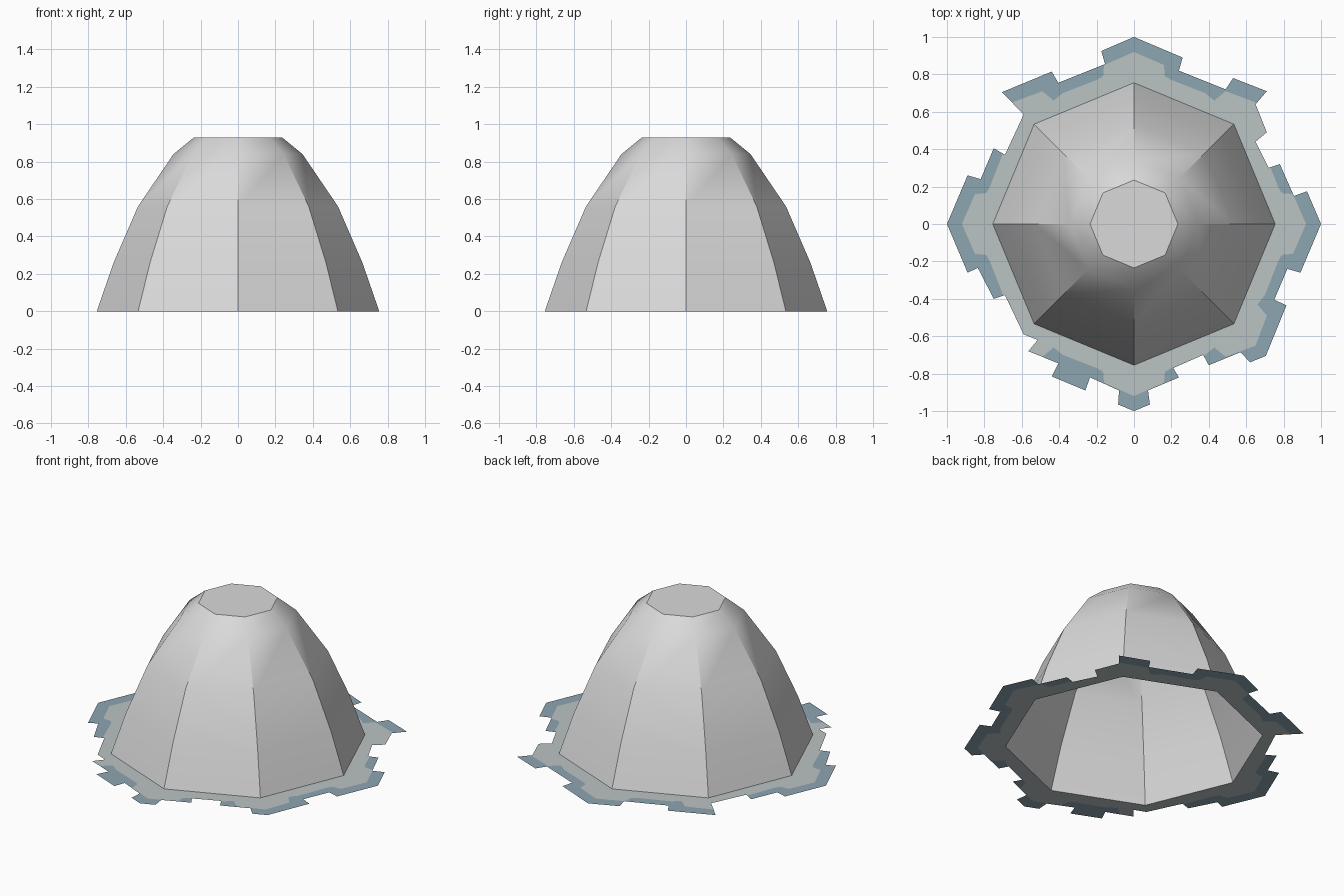
import bpy, bmesh, math
from mathutils import Vector
from mathutils.geometry import delaunay_2d_cdt

if "Cube" in bpy.data.objects:
    bpy.data.objects.remove(bpy.data.objects["Cube"])


def material(name, rgb):
    m = bpy.data.materials.new(name)
    m.diffuse_color = (*rgb, 1)
    m.use_nodes = True
    m.node_tree.nodes["Principled BSDF"].inputs["Base Color"].default_value = m.diffuse_color
    return m


def make_object(name, bm, mats):
    me = bpy.data.meshes.new(name)
    bm.to_mesh(me)
    bm.free()
    ob = bpy.data.objects.new(name, me)
    bpy.context.collection.objects.link(ob)
    for m in mats:
        me.materials.append(m)
    return ob


def octagon(r):
    return [(r * math.cos(i * math.pi / 4), r * math.sin(i * math.pi / 4)) for i in range(8)]


def inside(p, poly):
    hit = False
    for (x1, y1), (x2, y2) in zip(poly, poly[1:] + poly[:1]):
        if (y1 > p[1]) != (y2 > p[1]) and p[0] < x1 + (p[1] - y1) * (x2 - x1) / (y2 - y1):
            hit = not hit
    return hit


pale_grey = material("pale grey", (0.70, 0.70, 0.70))
shore_grey = material("shore grey", (0.50, 0.55, 0.55))
dull_blue = material("dull blue", (0.27, 0.38, 0.45))

# Dome: eight-sided shell, open below, flat cap on top
profile = [(0.755, 0), (0.665, 0.26), (0.535, 0.56), (0.345, 0.84), (0.235, 0.93)]
bm = bmesh.new()
rings = [[bm.verts.new((x, y, z)) for x, y in octagon(r)] for r, z in profile]
for lo, hi in zip(rings, rings[1:]):
    for i in range(8):
        j = (i + 1) % 8
        bm.faces.new((lo[i], lo[j], hi[j], hi[i]))
bm.faces.new(rings[-1])
dome = make_object("dome", bm, [pale_grey])
bpy.context.view_layer.objects.active = dome
dome.select_set(True)
bpy.ops.object.shade_smooth_by_angle(angle=math.radians(30))

# Skirt: flat stepped border around the dome, clockwise from the back
outline = [
    (0, 1), (.26, .89), (.24, .82), (.49, .72), (.53, .78), (.71, .71), (.65, .64),
    (.71, .49), (.65, .44), (.72, .30), (.78, .32), (.855, .15), (.925, .175), (1, 0),
    (.89, -.26), (.82, -.24), (.75, -.405), (.815, -.435), (.705, -.705), (.62, -.74),
    (.57, -.685), (.40, -.755), (.37, -.70), (.21, -.77), (.24, -.82), (.075, -.89),
    (.085, -.965), (0, -1), (-.085, -.965), (-.08, -.89), (-.235, -.82), (-.26, -.89),
    (-.44, -.815), (-.405, -.745), (-.565, -.68), (-.515, -.62), (-.59, -.59),
    (-.69, -.38), (-.75, -.40), (-.835, -.235), (-.89, -.26), (-1, 0), (-.89, .26),
    (-.82, .24), (-.75, .405), (-.69, .37), (-.59, .585), (-.705, .705), (-.44, .815),
    (-.405, .755), (-.155, .855), (-.175, .925)]

# Inner colour zone: one eighth, mirrored on the diagonal and turned four times
eighth = [(.92, 0), (.85, .16), (.79, .165), (.77, .20), (.70, .38), (.66, .43), (.71, .49), (.65, .65)]
quarter = eighth + [(y, x) for x, y in reversed(eighth[1:-1])]
zone = []
for c, s in ((1, 0), (0, 1), (-1, 0), (0, -1)):
    zone += [(c * x - s * y, s * x + c * y) for x, y in quarter]

hole = octagon(0.755)
points, edges = [], []
for loop in (outline, zone, hole):
    n = len(points)
    points += [Vector(p) for p in loop]
    edges += [(n + i, n + (i + 1) % len(loop)) for i in range(len(loop))]
verts, _, tris, *_ = delaunay_2d_cdt(points, edges, [], 0, 1e-5)

bm = bmesh.new()
vs = [bm.verts.new((v.x, v.y, 0)) for v in verts]
for t in tris:
    mid = sum((verts[i] for i in t), Vector((0, 0))) / len(t)
    if inside(mid, outline) and not inside(mid, hole):
        f = bm.faces.new([vs[i] for i in t])
        f.material_index = 0 if inside(mid, zone) else 1
        f.normal_update()
        if f.normal.z < 0:
            f.normal_flip()
bmesh.ops.delete(bm, geom=[v for v in bm.verts if not v.link_faces], context='VERTS')
make_object("skirt", bm, [shore_grey, dull_blue])
